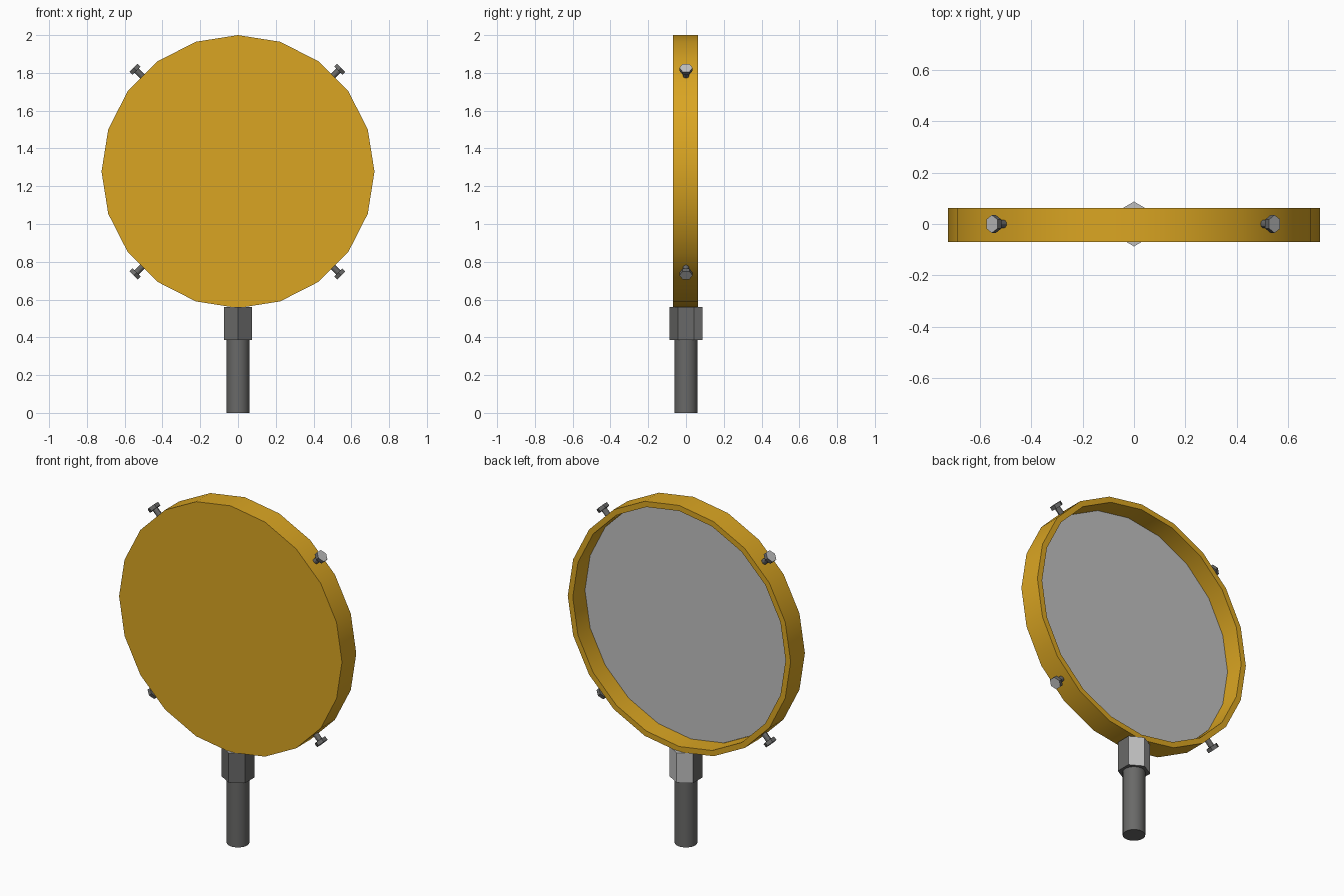
import bpy, bmesh, math
from mathutils import Matrix, Vector

if "Cube" in bpy.data.objects:
    bpy.data.objects.remove(bpy.data.objects["Cube"])


def material(name, rgb):
    m = bpy.data.materials.new(name)
    m.diffuse_color = (*rgb, 1)
    m.use_nodes = True
    m.node_tree.nodes["Principled BSDF"].inputs["Base Color"].default_value = m.diffuse_color
    return m


GOLD = material("gold", (0.70, 0.376, 0.016))
DARK = material("dark_grey", (0.141, 0.141, 0.138))
SILVER = material("silver", (0.527, 0.527, 0.527))
CZ, CY = 1.2775, -0.003          # centre of the round frame


def finish(name, bm, mats, smooth=False):
    bmesh.ops.recalc_face_normals(bm, faces=bm.faces)
    me = bpy.data.meshes.new(name)
    bm.to_mesh(me)
    bm.free()
    ob = bpy.data.objects.new(name, me)
    bpy.context.collection.objects.link(ob)
    for m in mats:
        me.materials.append(m)
    if smooth:
        bpy.ops.object.select_all(action='DESELECT')
        ob.select_set(True)
        bpy.context.view_layer.objects.active = ob
        bpy.ops.object.shade_smooth_by_angle(angle=math.radians(30))
    return ob


def prism(bm, sides, r, z0, z1, turn=0.0, mat=Matrix()):
    """Upright prism with a vertex on local x (plus turn), then moved by mat."""
    m = mat @ Matrix.Translation((0, 0, (z0 + z1) / 2)) @ Matrix.Rotation(turn, 4, 'Z')
    # create_cone places its first vertex on the y axis
    m = m @ Matrix.Rotation(-math.pi / 2, 4, 'Z')
    return bmesh.ops.create_cone(bm, cap_ends=True, segments=sides, radius1=r,
                                 radius2=r, depth=z1 - z0, matrix=m)["verts"]


# round frame: 20-sided dish, closed at the front, open at the back
N = 20
bm = bmesh.new()
profile = [(0.7225, -0.066), (0.7225, 0.066), (0.69, 0.066), (0.69, -0.05)]
rings = [[bm.verts.new((r * math.sin(2 * math.pi * i / N), y + CY,
                        CZ + r * math.cos(2 * math.pi * i / N))) for i in range(N)]
         for r, y in profile]
for a, b in zip(rings, rings[1:]):
    for i in range(N):
        j = (i + 1) % N
        bm.faces.new((a[i], a[j], b[j], b[i]))
bm.faces.new(rings[0])
bm.faces.new(rings[-1])
finish("round_frame", bm, [GOLD], True)

# mirror disc set into the dish
bm = bmesh.new()
face_back = Matrix.Translation((0, CY, CZ)) @ Matrix.Rotation(-math.pi / 2, 4, 'X')
prism(bm, 20, 0.688, -0.055, -0.044, 0, face_back)
finish("mirror_disc", bm, [SILVER])

# handle rod
bm = bmesh.new()
prism(bm, 32, 0.06, 0, 0.40)
finish("handle_rod", bm, [DARK], True)

# hexagonal collar, corners toward front and back
bm = bmesh.new()
prism(bm, 6, 0.087, 0.385, 0.56, math.pi / 2)
bm.normal_update()
for f in bm.faces:
    f.material_index = 1 if f.normal.y > 0.3 or f.normal.z > 0.5 else 0
finish("hex_collar", bm, [DARK, SILVER])

# four hex-headed screws around the rim
for k in range(4):
    ang = math.radians(45 + 90 * k)
    d = Vector((math.sin(ang), 0, math.cos(ang)))
    m = Matrix.Translation((-0.003, 0, CZ)) @ Matrix.Rotation(ang, 4, 'Y')
    bm = bmesh.new()
    prism(bm, 12, 0.016, 0.70, 0.76, 0, m)
    prism(bm, 6, 0.035, 0.755, 0.777, math.pi / 2, m)
    bm.normal_update()
    for f in bm.faces:
        f.material_index = 1 if f.normal.dot(d) > 0.9 and len(f.verts) == 6 else 0
    finish(f"rim_screw_{k + 1}", bm, [DARK, SILVER], True)
